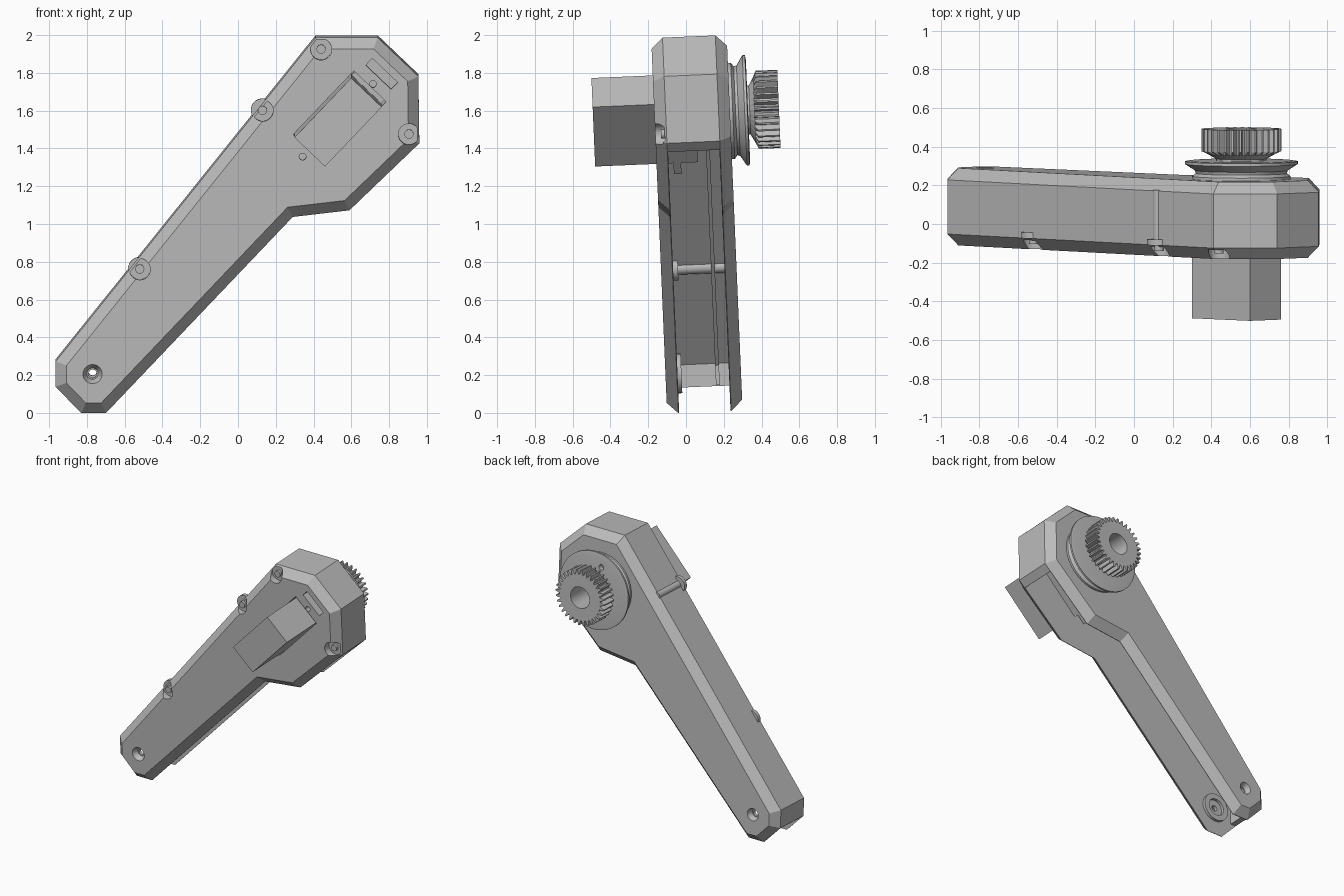
import bpy, bmesh, math
from mathutils import Vector

cube = bpy.data.objects.get("Cube")
if cube:
    bpy.data.objects.remove(cube, do_unlink=True)

TILT = 0.0425          # whole arm leans slightly about x
FRONT, BACK, CHAMFER = -0.10, 0.30, 0.057

grey = bpy.data.materials.new("plain_grey")
grey.use_nodes = True
grey.diffuse_color = (0.5, 0.5, 0.5, 1)
grey.node_tree.nodes["Principled BSDF"].inputs["Base Color"].default_value = (0.5, 0.5, 0.5, 1)


def loft(name, layers, ring=False):
    """Join (outline in x/z, y) layers; cap the ends or close them into a ring."""
    bm = bmesh.new()
    rows = [[bm.verts.new((x, y, z)) for x, z in pts] for pts, y in layers]
    n = len(rows[0])
    pairs = list(zip(rows, rows[1:]))
    if ring:
        pairs.append((rows[-1], rows[0]))
    else:
        bm.faces.new(rows[0])
        bm.faces.new(rows[-1])
    for a, b in pairs:
        for i in range(n):
            j = (i + 1) % n
            bm.faces.new((a[i], a[j], b[j], b[i]))
    bmesh.ops.recalc_face_normals(bm, faces=bm.faces)
    mesh = bpy.data.meshes.new(name)
    bm.to_mesh(mesh)
    bm.free()
    mesh.materials.append(grey)
    obj = bpy.data.objects.new(name, mesh)
    bpy.context.collection.objects.link(obj)
    obj.rotation_euler.x = TILT
    return obj


def circle(cx, cz, r, n=32):
    return [(cx + r * math.cos(math.tau * i / n), cz + r * math.sin(math.tau * i / n))
            for i in range(n)]


def rod(name, centre, r, y0, y1, r1=None):
    return loft(name, [(circle(*centre, r), y0), (circle(*centre, r1 or r), y1)])


def inset(pts, d):
    """Shrink a counter-clockwise outline by d with mitred corners."""
    out = []
    for i, p in enumerate(pts):
        a, p, b = Vector(pts[i - 1]), Vector(p), Vector(pts[(i + 1) % len(pts)])
        e, f = (p - a).normalized(), (b - p).normalized()
        n, m = Vector((-e.y, e.x)), Vector((-f.y, f.x))
        out.append(tuple(p + (n + m) * d / (1 + n.dot(m))))
    return out


# Turned rectangle that follows the motor's long axis
U = Vector((math.cos(math.radians(46.4)), math.sin(math.radians(46.4))))
V = Vector((U.y, -U.x))
MOTOR = Vector((0.53, 1.558))


def slanted(along, length, width):
    c = MOTOR + U * along
    return [tuple(c + U * length / 2 * s + V * width / 2 * t)
            for s, t in ((-1, -1), (-1, 1), (1, 1), (1, -1))]


def cut(obj, cutters):
    for c in cutters:
        c.hide_render = True
        mod = obj.modifiers.new("cut", "BOOLEAN")
        mod.operation, mod.solver, mod.object = "DIFFERENCE", "EXACT", c
    bpy.context.view_layer.update()
    dg = bpy.context.evaluated_depsgraph_get()
    mesh = bpy.data.meshes.new_from_object(obj.evaluated_get(dg))
    obj.modifiers.clear()
    obj.data = mesh
    for c in cutters:
        bpy.data.objects.remove(c, do_unlink=True)


# Arm housing: chamfered outline with one open flank
outline = [(-0.83, 0), (-0.70, 0), (0.29, 1.04), (0.59, 1.075), (0.96, 1.43),
           (0.955, 1.785), (0.74, 1.99), (0.41, 1.99), (-0.965, 0.275), (-0.965, 0.14)]
small = inset(outline, CHAMFER)
housing = loft("arm_housing", [(small, FRONT), (outline, FRONT + 0.06),
                               (outline, BACK - 0.06), (small, BACK)])

cavity = [(-0.9, -0.1), (-0.6, -0.1), (0.35, 0.95), (0.65, 0.95), (1.05, 1.32), (0.91, 1.385),
          (0.905, 1.76), (0.72, 1.94), (0.435, 1.94), (-0.915, 0.255), (-0.915, 0.135), (-1.05, 0.135)]
cutters = [loft("cavity_cutter", [(cavity, FRONT + 0.064), (cavity, BACK - 0.064)])]

# Screw recesses, motor opening, cable slot and pivot hole
screws = [(0.44, 1.93), (0.13, 1.605), (-0.52, 0.765), (0.905, 1.48)]
pivot = (-0.77, 0.21)
for p in screws:
    cutters.append(rod("recess_cutter", p, 0.056, -0.2, FRONT + 0.05))
cutters.append(rod("pivot_front_cutter", pivot, 0.056, FRONT - 0.01, FRONT + 0.04, 0.03))
cutters.append(rod("pivot_back_cutter", pivot, 0.03, BACK - 0.04, BACK + 0.01, 0.05))
cutters.append(rod("pivot_cutter", pivot, 0.022, -0.2, 0.4))
for p in ((0.342, 1.362), (0.714, 1.747)):
    cutters.append(rod("pilot_cutter", p, 0.018, -0.2, 0))
for box in (slanted(0.012, 0.465, 0.236), slanted(0.335, 0.05, 0.185)):
    cutters.append(loft("opening_cutter", [(box, -0.2), (box, 0)]))
cut(housing, cutters)

# Motor block with its mounting flange
body = slanted(0, 0.435, 0.223)
loft("motor_body", [(body, -0.425), (body, 0.12)])
flange = slanted(0, 0.60, 0.22)
loft("motor_flange", [(flange, -0.01), (flange, 0.03)])

# Screw shafts, heads and socket pins
smooth = []
for p in screws:
    smooth.append(rod("screw_pin", p, 0.024, FRONT + 0.03, FRONT + 0.06))
for p in screws[1:3]:
    smooth.append(rod("screw_shaft", p, 0.032, -0.04, 0.245))
    smooth.append(rod("screw_boss", p, 0.062, -0.04, -0.01))

# Raised ring inside the pivot end
smooth.append(loft("pivot_ring", [(circle(*pivot, r), y) for r, y in
              ((0.065, -0.04), (0.105, -0.04), (0.105, -0.015), (0.065, -0.015))], True))

# Lip along the inside of the closed wall
lip = [(-0.93, 0.14), (-0.88, 0.14), (-0.88, 0.245), (0.46, 1.92), (0.43, 1.95), (-0.93, 0.27)]
loft("wall_lip", [(lip, 0.165), (lip, 0.185)])

# Grooved pulley with bore and a small cord hole
axle = (0.555, 1.587)
profile = [(0.08, 0.295), (0.255, 0.295), (0.255, 0.315), (0.235, 0.33), (0.24, 0.345),
           (0.292, 0.378), (0.292, 0.392), (0.265, 0.396), (0.08, 0.396)]
pulley = loft("pulley", [(circle(*axle, r, 64), y) for r, y in profile], True)
cut(pulley, [rod("cord_hole_cutter", (axle[0] - 0.06, axle[1] + 0.19), 0.02, 0.36, 0.45)])
smooth.append(pulley)

# Toothed gear on a flared neck
TEETH = 32
COUNT = TEETH * 4


def teeth(tip, root):
    ring = circle(0, 0, 1, COUNT)
    return [(axle[0] + x * r, axle[1] + z * r)
            for i, (x, z) in enumerate(ring) for r in [tip if i % 4 < 2 else root]]


bore, neck = circle(*axle, 0.08, COUNT), circle(*axle, 0.13, COUNT)
gear_rim = teeth(0.207, 0.172)
loft("gear", [(bore, 0.39), (neck, 0.39), (neck, 0.405), (teeth(0.175, 0.172), 0.43),
              (gear_rim, 0.445), (gear_rim, 0.56), (bore, 0.56)], True)

bpy.ops.object.select_all(action="DESELECT")
for o in smooth:
    o.select_set(True)
bpy.context.view_layer.objects.active = smooth[0]
bpy.ops.object.shade_smooth_by_angle(angle=math.radians(30))
